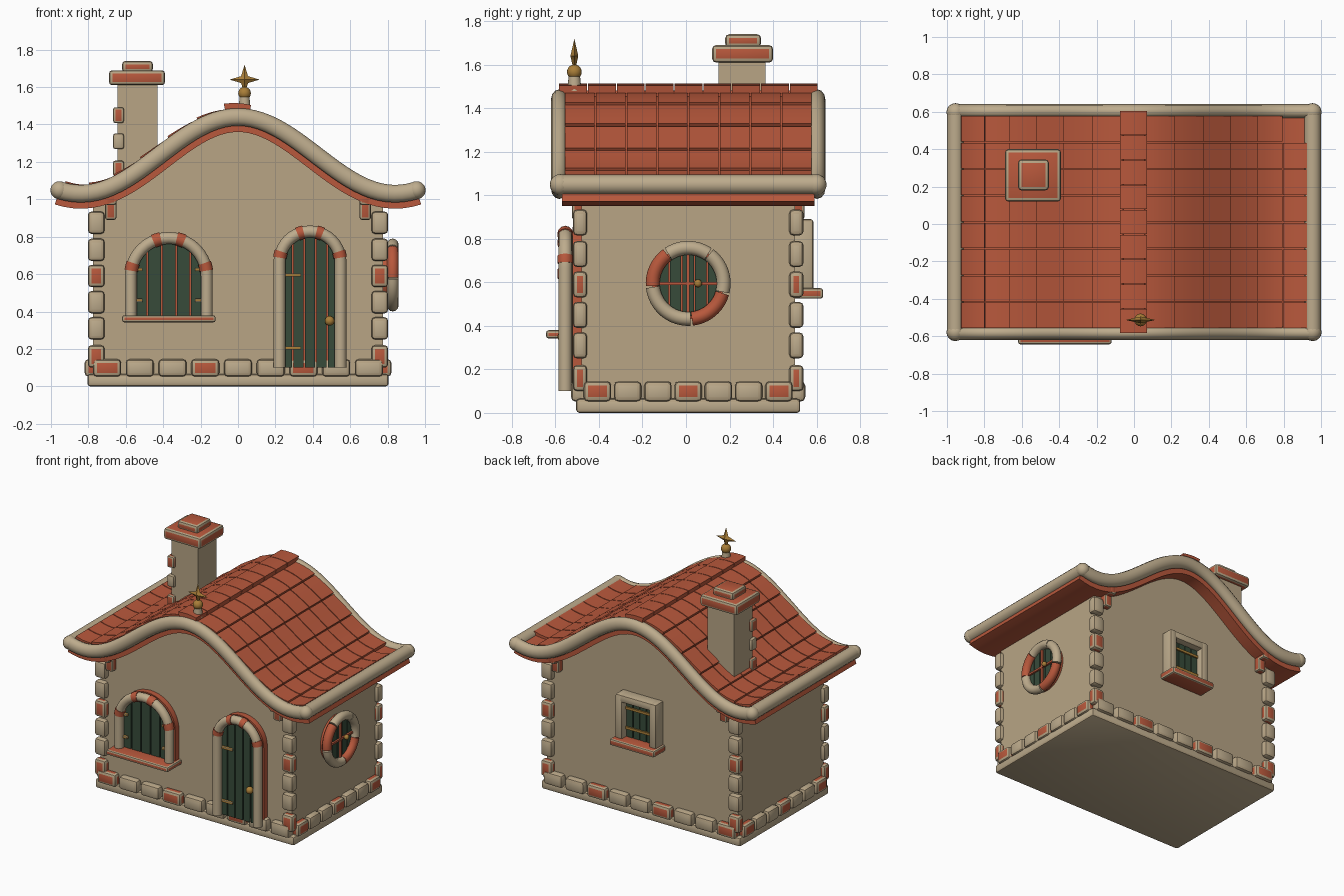
import bpy, bmesh
from math import sin, cos, pi, radians, sqrt, atan
from mathutils import Matrix, Vector

if "Cube" in bpy.data.objects:
    bpy.data.objects.remove(bpy.data.objects["Cube"])


def material(name, rgb):
    m = bpy.data.materials.new(name)
    m.use_nodes = True
    m.diffuse_color = (*rgb, 1)
    m.node_tree.nodes["Principled BSDF"].inputs["Base Color"].default_value = (*rgb, 1)
    return m


WALL, STONE, RED, GREEN, BRASS = range(5)
MATS = [material("plaster", (0.48, 0.375, 0.235)), material("pale stone", (0.51, 0.41, 0.265)),
        material("terracotta", (0.48, 0.098, 0.045)), material("green paint", (0.038, 0.07, 0.042)),
        material("brass", (0.40, 0.21, 0.04))]
MADE = []
HERE = Matrix.Identity(4)
CY = 0.01                                   # middle of the house in y
FRONT = Matrix.Translation((0, CY - 0.49, 0))
SIDE = Matrix.Translation((0.775, CY, 0)) @ Matrix.Rotation(pi / 2, 4, 'Z')
BACK = Matrix.Translation((0, CY + 0.49, 0)) @ Matrix.Rotation(pi, 4, 'Z')


def finish(name, bm, place=HERE, mat=None):
    """Turn a bmesh into a placed object."""
    bmesh.ops.recalc_face_normals(bm, faces=bm.faces)
    if mat is not None:
        for f in bm.faces:
            f.material_index = 0
    me = bpy.data.meshes.new(name)
    bm.to_mesh(me)
    bm.free()
    for m in (MATS if mat is None else [MATS[mat]]):
        me.materials.append(m)
    ob = bpy.data.objects.new(name, me)
    bpy.context.collection.objects.link(ob)
    ob.matrix_world = place
    MADE.append(ob)
    return ob


def round_edges(bm, width):
    edges = [e for e in bm.edges if e.calc_face_angle(0) > 0.6]
    bmesh.ops.bevel(bm, geom=edges, offset=width, segments=2, profile=0.5, affect='EDGES')


def boxes(name, items, bevel, place=HERE):
    """Rounded blocks; each item is (x0, x1, y0, y1, z0, z1, material)."""
    bm = bmesh.new()
    for x0, x1, y0, y1, z0, z1, mat in items:
        m = Matrix.LocRotScale(((x0 + x1) / 2, (y0 + y1) / 2, (z0 + z1) / 2), None,
                               (x1 - x0, y1 - y0, z1 - z0))
        vs = bmesh.ops.create_cube(bm, size=1, matrix=m)["verts"]
        for f in {f for v in vs for f in v.link_faces}:
            f.material_index = mat
    if bevel:
        round_edges(bm, bevel)
    return finish(name, bm, place)


def prisms(name, outlines, y0, y1, mat, place=HERE):
    """Extrude x-z outlines from y0 to y1."""
    bm = bmesh.new()
    for pts in outlines:
        a = [bm.verts.new((x, y0, z)) for x, z in pts]
        b = [bm.verts.new((x, y1, z)) for x, z in pts]
        bm.faces.new(a)
        bm.faces.new(b[::-1])
        for i in range(len(a)):
            j = (i + 1) % len(a)
            bm.faces.new((a[i], b[i], b[j], a[j]))
    return finish(name, bm, place, mat)


def tube(name, pts, r, mat, place=HERE):
    cu = bpy.data.curves.new(name, 'CURVE')
    cu.dimensions = '3D'
    cu.bevel_depth, cu.bevel_resolution, cu.use_fill_caps = r, 4, True
    sp = cu.splines.new('POLY')
    sp.points.add(len(pts) - 1)
    for p, q in zip(sp.points, pts):
        p.co = (*q, 1)
    ob = bpy.data.objects.new(name, cu)
    bpy.context.collection.objects.link(ob)
    ob.matrix_world = place
    cu.materials.append(MATS[mat])
    bpy.ops.object.select_all(action='DESELECT')
    ob.select_set(True)
    bpy.context.view_layer.objects.active = ob
    bpy.ops.object.convert(target='MESH')
    MADE.append(bpy.context.view_layer.objects.active)


def ball(name, co, r, mat, place=HERE):
    bm = bmesh.new()
    bmesh.ops.create_uvsphere(bm, u_segments=16, v_segments=10, radius=r,
                              matrix=Matrix.Translation(co))
    finish(name, bm, place, mat)


def arc(cx, cz, r, a0, a1, n=20):
    return [(cx + r * cos(radians(a0 + (a1 - a0) * i / n)),
             cz + r * sin(radians(a0 + (a1 - a0) * i / n))) for i in range(n + 1)]


def at_y(pts, y):
    return [(x, y, z) for x, z in pts]


# Swooping roof line
def roof(x, off=0.0):
    k = pi / 0.84
    slope = atan(-0.205 * k * sin(k * x))
    return x - off * sin(slope), 1.235 + 0.205 * cos(k * x) + off * cos(slope)


def plate(bm, x0, x1, y0, y1, lo, hi0, hi1, n):
    """Plate bent along the roof line."""
    rings = []
    for i in range(n + 1):
        x, hi = x0 + (x1 - x0) * i / n, hi0 + (hi1 - hi0) * i / n
        rings.append([bm.verts.new((px, y, pz)) for y, o in ((y0, lo), (y1, lo), (y1, hi), (y0, hi))
                      for px, pz in [roof(x, o)]])
    bm.faces.new(rings[0])
    bm.faces.new(rings[-1][::-1])
    for a, b in zip(rings, rings[1:]):
        for i in range(4):
            bm.faces.new((a[i], a[(i + 1) % 4], b[(i + 1) % 4], b[i]))


# Walls with curved gables, and plinth
gable = [(0.775 - 1.55 * i / 32, roof(0.775 - 1.55 * i / 32)[1] - 0.05) for i in range(33)]
prisms("walls", [[(-0.775, 0.04), (0.775, 0.04)] + gable], CY - 0.49, CY + 0.49, WALL)
boxes("plinth", [(-0.805, 0.805, CY - 0.515, CY + 0.515, 0, 0.065, STONE)], 0.015)

# Foundation stones and corner stones
row = []
for i in range(9):
    x, mat = -0.7 + 0.175 * i, RED if i % 3 == 0 else STONE
    for s in (-1, 1):
        y = CY + s * 0.505
        row.append((x - 0.075, x + 0.075, y - 0.033, y + 0.033, 0.052, 0.145, mat))
for i in range(7):
    y, mat = CY - 0.417 + 0.139 * i, RED if i % 3 == 0 else STONE
    for s in (-1, 1):
        row.append((s * 0.787 - 0.033, s * 0.787 + 0.033, y - 0.063, y + 0.063, 0.052, 0.145, mat))
boxes("foundation_stones", row, 0.02)
boxes("corner_stones", [(sx * 0.758 - 0.045, sx * 0.758 + 0.045, CY + sy * 0.497 - 0.033,
                         CY + sy * 0.497 + 0.033, z - 0.06, z + 0.06, RED if i % 3 == 0 else STONE)
                        for i, z in enumerate((0.16, 0.31, 0.45, 0.59, 0.73, 0.875))
                        for sx in (-1, 1) for sy in (-1, 1)], 0.02)

# Brackets below the roof ends
brackets = []
for sx in (-1, 1):
    for sy in (-1, 1):
        x, y = sx * 0.68, CY + sy * 0.505
        brackets.append((x - 0.03, x + 0.03, y - 0.03, y + 0.03, 0.89, 1.06, RED))
        y += sy * 0.03
        brackets.append((x - 0.03, x + 0.03, y - 0.045, y + 0.045, 0.97, 1.06, RED))
boxes("roof_brackets", brackets, 0.012)

# Roof deck, tiles and ridge
bm = bmesh.new()
plate(bm, -0.955, 0.955, CY - 0.58, CY + 0.58, -0.08, 0.02, 0.02, 48)
finish("roof_deck", bm, mat=RED)
bm = bmesh.new()
for s, top in ((-1, 0.056), (1, 0.045)):
    for r in range(6):
        for c in range(8):
            if s > 0 and r == 5 and c == 7:      # slipped tile
                continue
            x0, y0 = 0.05 + 0.148 * r, CY - 0.57 + 0.1425 * c
            plate(bm, s * (x0 + 0.003), s * (x0 + 0.146), y0 + 0.003, y0 + 0.139,
                  0.01, top - 0.01, top, 4)
round_edges(bm, 0.006)
finish("roof_tiles", bm, mat=RED)
bm = bmesh.new()
for i in range(9):
    y = CY - 0.595 + 0.1325 * i
    plate(bm, -0.062, 0.058, y + 0.002, y + 0.13, 0.02, 0.078, 0.07, 4)
round_edges(bm, 0.01)
finish("ridge_tiles", bm, mat=RED)

# Rounded roof trim
xs = [-0.955 + 1.91 * i / 48 for i in range(49)]
for side, s in (("front", -1), ("back", 1)):
    place = Matrix.Translation((0, CY + s * 0.592, 0)) @ Matrix.Diagonal((1, 0.82, 1, 1))
    tube(side + "_gable_trim", at_y([roof(x) for x in xs], 0), 0.047, STONE, place)
for side, s in (("right", -1), ("left", 1)):
    x, z = roof(s * 0.955)
    tube(side + "_eave_trim", [(x, CY - 0.592, z), (x, CY + 0.592, z)], 0.046, STONE)
    for end in (-1, 1):
        ball(side + "_trim_end", (x, CY + end * 0.588, z), 0.048, STONE)

# Chimney
boxes("chimney_stack", [(-0.645, -0.43, 0.15, 0.365, 1.0, 1.63, WALL)], 0)
boxes("chimney_cap", [(-0.69, -0.39, 0.12, 0.40, 1.61, 1.69, RED),
                      (-0.62, -0.455, 0.18, 0.345, 1.68, 1.74, RED)], 0.018)
boxes("chimney_stones", [(-0.668, -0.61, 0.128, 0.19, z - 0.042, z + 0.042, m)
                         for z, m in ((1.45, RED), (1.31, STONE), (1.165, RED))], 0.012)

# Finial with four-pointed star
FIN = Matrix.Translation((0.035, -0.513, 0))
bm = bmesh.new()
bmesh.ops.create_cone(bm, cap_ends=True, segments=16, radius1=0.033, radius2=0.026, depth=0.07,
                      matrix=Matrix.Translation((0, 0, 1.515)))
finish("finial_base", bm, FIN, STONE)
ball("finial_ball", (0, 0, 1.567), 0.034, BRASS, FIN)
bm = bmesh.new()
rim = [bm.verts.new((r * cos(i * pi / 4), 0, 1.64 + r * sin(i * pi / 4)))
       for i in range(8) for r in [0.026 if i % 2 else 0.08]]
for y in (-0.018, 0.018):
    tip = bm.verts.new((0, y, 1.64))
    for i in range(8):
        bm.faces.new((rim[i], rim[(i + 1) % 8], tip))
finish("finial_star", bm, FIN, BRASS)


# Arched openings: backing, planks, tube surround and banding
def arched(name, cx, cz, r, bottom):
    def outline(rad):
        return [(cx - rad, bottom), (cx + rad, bottom)] + arc(cx, cz, rad, 0, 180)
    prisms(name + "_backing", [outline(r + 0.026)], -0.042, 0.02, RED, FRONT)
    planks, w = [], 2 * (r - 0.01) / 5
    for i in range(5):
        a, b = -r + 0.01 + w * i + 0.004, -r + 0.01 + w * (i + 1) - 0.004
        top = [(cx + x, cz + sqrt(r * r - x * x)) for x in (b + (a - b) * j / 5 for j in range(6))]
        planks.append([(cx + a, bottom), (cx + b, bottom)] + top)
    prisms(name + "_planks", planks, -0.058, -0.03, GREEN, FRONT)
    path = [(cx + r, bottom)] + arc(cx, cz, r, 0, 180) + [(cx - r, bottom)]
    tube(name + "_surround", at_y(path, -0.075), 0.032, STONE, FRONT)
    for a in (14, 72, 108, 166):
        tube(name + "_band", at_y(arc(cx, cz, r, a - 6, a + 6, 4), -0.075), 0.036, RED, FRONT)


arched("door", 0.385, 0.665, 0.163, 0.10)
boxes("door_hinges", [(0.245, 0.338, -0.074, -0.05, z - 0.009, z + 0.009, BRASS)
                      for z in (0.205, 0.595)], 0.004, FRONT)
ball("door_knob", (0.49, -0.085, 0.35), 0.026, BRASS, FRONT)
arched("front_window", -0.37, 0.59, 0.203, 0.36)
boxes("front_window_hinges", [(x - 0.02, x + 0.02, -0.078, -0.05, z - 0.009, z + 0.009, BRASS)
                              for x in (-0.53, -0.21) for z in (0.46, 0.625)], 0.004, FRONT)
boxes("front_window_sill", [(-0.62, -0.12, -0.163, 0.01, 0.342, 0.38, RED)], 0.012, FRONT)

# Round side window
Z = 0.595
prisms("round_window_backing", [arc(0, Z, 0.165, 0, 351, 39)], -0.03, 0.02, RED, SIDE)
planks = []
for i in range(5):
    a, b = -0.145 + 0.058 * i + 0.003, -0.145 + 0.058 * (i + 1) - 0.003
    span = [(x, sqrt(0.15 ** 2 - x * x)) for x in (a + (b - a) * j / 5 for j in range(6))]
    planks.append([(x, Z - h) for x, h in span] + [(x, Z + h) for x, h in span[::-1]])
prisms("round_window_planks", planks, -0.042, -0.02, GREEN, SIDE)
for a, b, mat in ((-85, -15, RED), (-15, 55, STONE), (55, 125, STONE), (125, 185, RED),
                  (185, 275, STONE)):
    tube("round_window_surround", at_y(arc(0, Z, 0.163, a + 1, b - 1, 12), -0.052), 0.032, mat, SIDE)
boxes("round_window_bars", [(-0.007, 0.007, -0.055, -0.03, Z - 0.14, Z + 0.14, RED),
                            (-0.14, 0.14, -0.055, -0.03, Z - 0.007, Z + 0.007, RED)], 0, SIDE)
ball("round_window_knob", (0.045, -0.065, Z), 0.018, BRASS, SIDE)

# Square back window
boxes("back_window_frame", [(-0.165, -0.11, -0.085, 0.02, 0.55, 0.89, STONE),
                            (0.11, 0.165, -0.085, 0.02, 0.55, 0.89, STONE),
                            (-0.165, 0.165, -0.084, 0.02, 0.835, 0.889, STONE)], 0.012, BACK)
boxes("back_window_shutter", [(-0.12, 0.12, -0.02, 0.01, 0.56, 0.85, RED)] +
      [(-0.11 + 0.055 * i + 0.003, -0.058 + 0.055 * i, -0.035, 0, 0.56, 0.85, GREEN)
       for i in range(4)], 0, BACK)
boxes("back_window_straps", [(-0.112, 0.112, -0.045, -0.03, z - 0.009, z + 0.009, BRASS)
                             for z in (0.64, 0.785)], 0, BACK)
boxes("back_window_sill", [(-0.18, 0.18, -0.13, 0.02, 0.525, 0.573, RED)], 0.012, BACK)

# Smooth shading with crisp edges
bpy.ops.object.select_all(action='DESELECT')
for ob in MADE:
    ob.select_set(True)
bpy.context.view_layer.objects.active = MADE[0]
bpy.ops.object.shade_smooth_by_angle(angle=radians(35))
